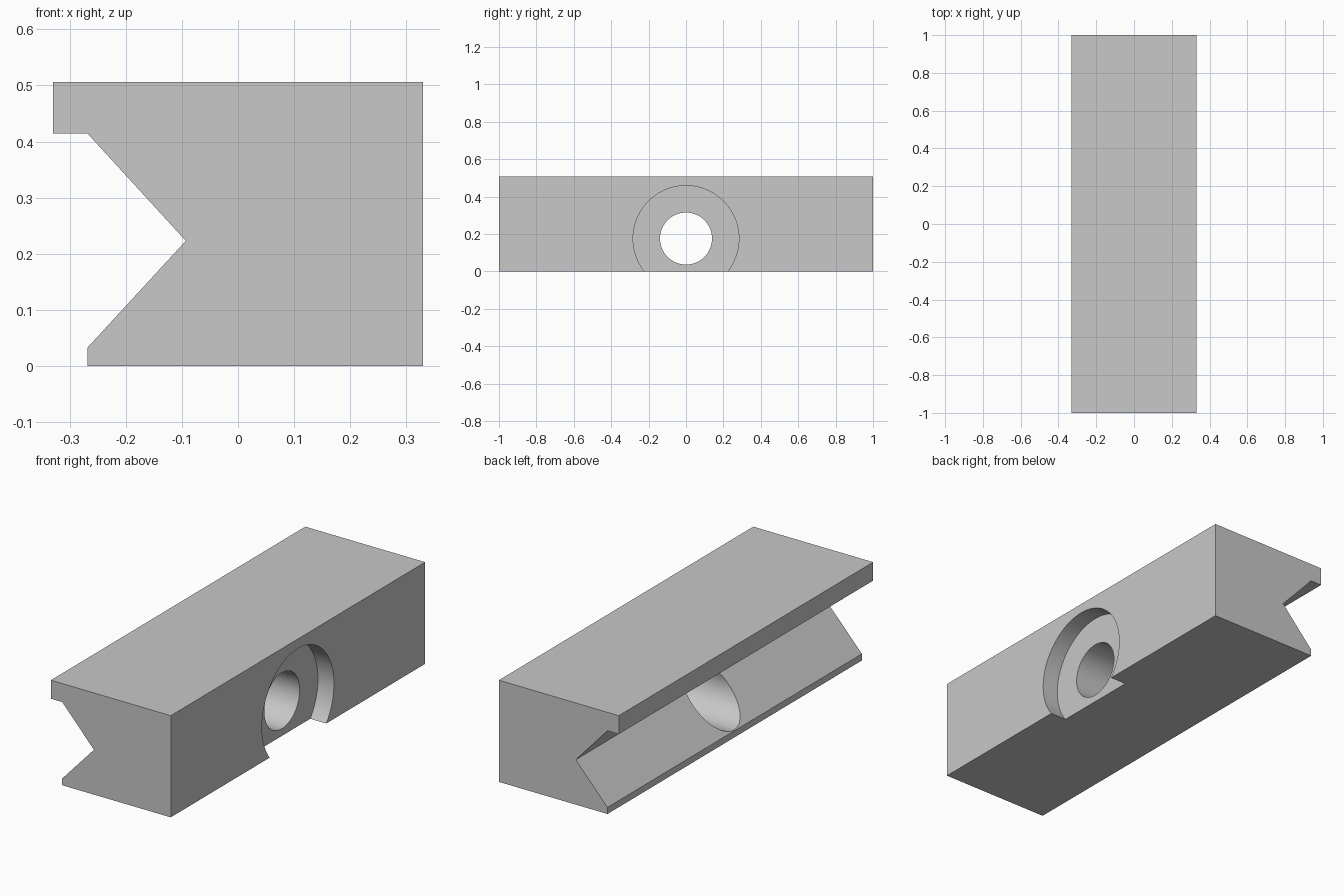
import bpy
import bmesh
from math import pi, radians
from mathutils import Matrix

default = bpy.data.objects.get("Cube")
if default:
    bpy.data.objects.remove(default, do_unlink=True)

RIGHT, TOP = 0.33, 0.506       # block half width and height
HOLE_Z = 0.175                 # height of the bolt hole axis
RECESS_DEPTH = 0.088

grey = bpy.data.materials.new("plain grey")
grey.use_nodes = True
grey.diffuse_color = (0.58, 0.58, 0.58, 1)
grey.node_tree.nodes["Principled BSDF"].inputs["Base Color"].default_value = grey.diffuse_color


def make_object(name, bm):
    bmesh.ops.recalc_face_normals(bm, faces=bm.faces)
    mesh = bpy.data.meshes.new(name)
    bm.to_mesh(mesh)
    bm.free()
    mesh.materials.append(grey)
    obj = bpy.data.objects.new(name, mesh)
    bpy.context.collection.objects.link(obj)
    return obj


def cylinder_cutter(name, radius, x0, x1):
    """Cylinder lying along x between x0 and x1 on the hole axis."""
    bm = bmesh.new()
    place = Matrix.Translation(((x0 + x1) / 2, 0, HOLE_Z)) @ Matrix.Rotation(pi / 2, 4, "Y")
    bmesh.ops.create_cone(bm, cap_ends=True, segments=96, radius1=radius,
                          radius2=radius, depth=x1 - x0, matrix=place)
    cutter = make_object(name, bm)
    cutter.hide_render = True
    return cutter


# Block: lipped V-groove profile extruded along y
profile = [(-RIGHT, TOP), (-RIGHT, 0.414), (-0.268, 0.414), (-0.093, 0.223),
           (-0.268, 0.033), (-0.268, 0), (RIGHT, 0), (RIGHT, TOP)]
bm = bmesh.new()
end = bm.faces.new([bm.verts.new((x, -1, z)) for x, z in profile])
extruded = bmesh.ops.extrude_face_region(bm, geom=[end], use_keep_orig=True)
bmesh.ops.translate(bm, vec=(0, 2, 0),
                    verts=[g for g in extruded["geom"] if isinstance(g, bmesh.types.BMVert)])
block = make_object("grooved_block", bm)

# Bolt hole through the block and the wide recess around its head
cutters = [cylinder_cutter("bolt_hole_cutter", 0.139, -0.6, 0.6),
           cylinder_cutter("recess_cutter", 0.283, RIGHT - RECESS_DEPTH, 0.6)]
for cutter in cutters:
    mod = block.modifiers.new(cutter.name, "BOOLEAN")
    mod.operation = "DIFFERENCE"
    mod.solver = "EXACT"
    mod.object = cutter

# Bake the cuts and drop the cutters
bpy.context.view_layer.update()
graph = bpy.context.evaluated_depsgraph_get()
cut_mesh = bpy.data.meshes.new_from_object(block.evaluated_get(graph))
block.modifiers.clear()
block.data = cut_mesh
block.data.materials.clear()
block.data.materials.append(grey)
for poly in block.data.polygons:
    poly.material_index = 0
for cutter in cutters:
    bpy.data.objects.remove(cutter, do_unlink=True)

# Smooth hole walls, crisp edges elsewhere
for obj in bpy.context.selected_objects:
    obj.select_set(False)
block.select_set(True)
bpy.context.view_layer.objects.active = block
bpy.ops.object.shade_smooth_by_angle(angle=radians(30))
